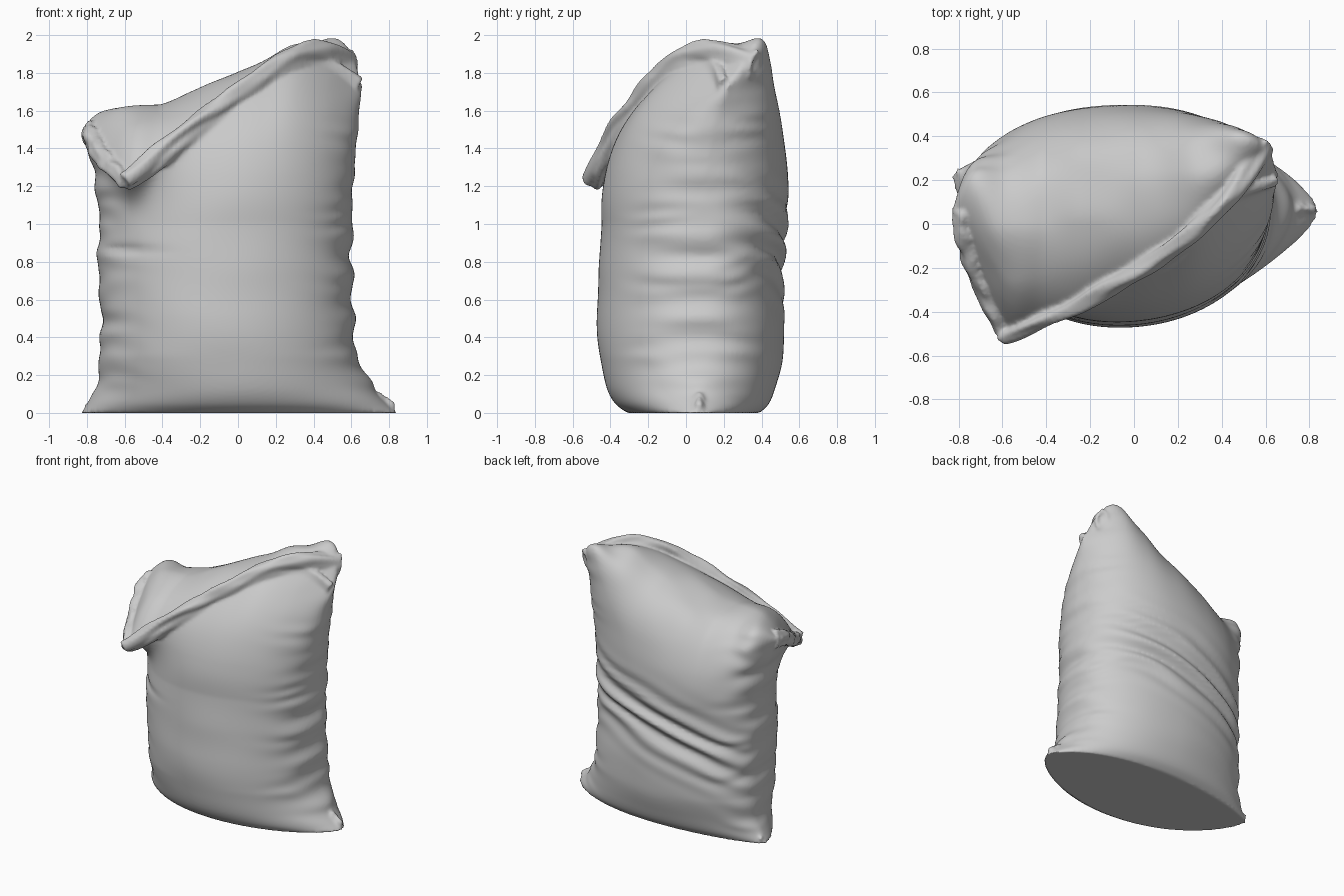
import bpy, bmesh, math
from mathutils import Vector, noise

if "Cube" in bpy.data.objects:
    bpy.data.objects.remove(bpy.data.objects["Cube"])


def spline(pts, t):
    """Catmull-Rom through evenly spaced points, t in 0..1."""
    n = len(pts) - 1
    i = min(int(t * n), n - 1)
    f = t * n - i
    p = [pts[max(0, min(n, k))] for k in range(i - 1, i + 3)]
    return Vector([.5 * (2 * b + (c - a) * f + (2 * a - 5 * b + 4 * c - d) * f * f
                         + (3 * b - a - 3 * c + d) * f ** 3) for a, b, c, d in zip(*p)])


def lerp(a, b, t):
    return a + (b - a) * t


def finish(name, bm):
    bmesh.ops.remove_doubles(bm, verts=bm.verts, dist=0.0005)
    bmesh.ops.recalc_face_normals(bm, faces=bm.faces)
    me = bpy.data.meshes.new(name)
    bm.to_mesh(me)
    bm.free()
    ob = bpy.data.objects.new(name, me)
    bpy.context.collection.objects.link(ob)
    return ob


def skin(bm, rings):
    rows = [[bm.verts.new(p) for p in r] for r in rings]
    n = len(rows[0])
    for a, b in zip(rows, rows[1:]):
        for i in range(n):
            j = (i + 1) % n
            bm.faces.new((a[i], a[j], b[j], b[i]))
    return rows


# Lower body sections: z, left x, right x, front y, back y
BODY = [(0, -.83, .84, -.31, .39), (.05, -.80, .79, -.375, .44), (.14, -.755, .71, -.42, .475),
        (.3, -.73, .635, -.455, .515), (.5, -.725, .61, -.472, .52), (.75, -.74, .605, -.463, .505),
        (1.0, -.735, .605, -.445, .53)]
# Folded top line, left corner -> fold tip -> right corner
TOP = [(-.83, .06, 1.51), (-.60, -.46, 1.25), (-.42, -.43, 1.36), (-.24, -.35, 1.50), (-.06, -.25, 1.63),
       (.12, -.14, 1.75), (.30, .0, 1.86), (.48, .16, 1.87), (.66, .23, 1.74)]


def wrinkle(p, s, side, lens):
    """Outward offset: pleats beside the seams and diagonal folds on the back."""
    n = noise.noise(Vector((p.x * 2, side * 3, p.z * 4)))
    d = .008 * n
    pleat = math.sin(2 * math.pi * (p.z + .05 * s) / .15 + 7 * n)
    d += .016 * pleat * abs(s) ** 8 * min(1, lens * 2)
    if side > 0:  # diagonal back folds
        q = p.z - (.86 + .30 * p.x - .12 * p.x * p.x)
        d += .024 * math.cos(q * 2 * math.pi / .16 + 2 * n) * math.exp(-(q / .21) ** 2) * lens ** .4
    else:  # short crease on the left of the front
        q = p.z - .87 + .05 * (p.x + .7)
        d -= .03 * math.exp(-(q / .025) ** 2 - ((p.x + .68) / .2) ** 2) * min(1, lens * 2)
    return d


def sheet(side, s, v):
    """Point on the front (-1) or back (+1) cloth; v 0..1 body, 1..2 shoulder."""
    z, xl, xr, yf, yb = spline(BODY, min(v, 1))
    h = (s + 1) / 2
    w = max(0, v - 1)
    lens = max(0, 1 - s * s) ** lerp(.62, .44, min(1, z / .3))
    seam = lerp(lerp(.22, .15, min(v, 1)), lerp(.06, .1, min(v, 1)), h)
    p0 = Vector((lerp(xl, xr, h), lerp(seam, yb if side > 0 else yf, lens), z))
    t = spline(TOP, h)
    f = p0
    if w:
        f = Vector((lerp(p0.x, t.x, w ** 1.7), lerp(p0.y, t.y, w ** 2.8), lerp(z, t.z, w)))
    if side > 0 and w:
        lift = .24 * max(0, -s - .5)
        p1 = Vector((p0.x, p0.y + .10 * lens, 1.79 + .3 * s + lift))
        p2 = Vector((t.x, t.y + .36, 1.94 + .22 * s + .2 * s * s + lift))
        b = p0 * (1 - w) ** 3 + p1 * 3 * w * (1 - w) ** 2 + p2 * 3 * w * w * (1 - w) + t * w ** 3
        f = f.lerp(b, (1 - abs(s) ** 8) ** .5)
        # hollow behind the right fold, shallow dents in the top cloth
        f.z -= .05 * math.exp(-((f.x - .37) / .12) ** 2 - ((f.y - .34) / .1) ** 2)
        f.z += .03 * w * (1 - w) * 4 * lens * noise.noise(Vector((f.x * 4, f.y * 4, 8)))
    k = min(1, z / .12) * (1 - w ** 2)
    f.y += side * k * wrinkle(f, s, side, lens)
    f.x += math.copysign(1, s) * abs(s) ** 8 * k * .03 * noise.noise(Vector((s, 5, f.z * 9)))
    return f


# Sack body: front and back cloth skinned into one closed bag
bm = bmesh.new()
N, ROWS = 90, 150
across = [math.sin(math.pi * (i / N - .5)) for i in range(N + 1)]
rings = []
for r in range(ROWS + 1):
    v = 2 * r / ROWS
    rings.append([sheet(-1, s, v) for s in across] + [sheet(1, s, v) for s in reversed(across[1:-1])])
rows = skin(bm, rings)
bm.faces.new(rows[0])
body = finish("sack", bm)


def cloth_roll(name, path, r0, r1, flat=.75, hollow=False, seed=0):
    """Crumpled tube along a path; a hollow one has a turned-in open end."""
    bm = bmesh.new()
    steps, sides = 70, 20

    def ring(t, shrink):
        c = spline(path, t)
        d = (spline(path, min(1, t + .01)) - spline(path, max(0, t - .01))).normalized()
        a = d.cross(Vector((0, 0, 1))).normalized()
        b = a.cross(d)
        out = []
        for j in range(sides):
            g = 2 * math.pi * j / sides
            o = a * math.cos(g) * flat + b * math.sin(g)
            n = noise.noise(Vector((t * 7 + seed, math.cos(g) * 1.2, math.sin(g) * 1.2)))
            out.append(c + o * lerp(r0, r1, t) * (1 + .5 * n) * shrink)
        return out

    rings = [ring(i / steps, 1) for i in range(steps + 1)]
    if hollow:
        rings += [ring(t, .6) for t in (1, .97, .93, .9)]
    rows = skin(bm, rings)
    bm.faces.new(rows[0])
    bm.faces.new(rows[-1])
    return finish(name, bm)


# Rolled hem running diagonally across the top, open at the right
hem = [(-.60, -.515, 1.23)] + [(x, y - .01, z + .02) for x, y, z in TOP[2:7]] + [(.47, .17, 1.90), (.60, .37, 1.85)]
parts = [cloth_roll("rolled_hem", hem, .045, .068, hollow=True)]
# Second fold tucked beneath the hem, ending at the right corner
under = [(x, y - .015, z - .04) for x, y, z in TOP[1:8]] + [(.64, .2, 1.74)]
parts.append(cloth_roll("under_fold", under, .035, .045, seed=4))
# Curled left edge of the flap
parts.append(cloth_roll("flap_curl", [(-.79, .07, 1.49), (-.765, -.1, 1.43), (-.69, -.3, 1.32), (-.6, -.5, 1.225)],
                        .06, .045, seed=7))
# Stitched tips at the bottom corners
parts.append(cloth_roll("tip_left", [(-.70, .2, .035), (-.76, .225, .03), (-.81, .24, .03)], .03, .02, seed=2))
parts.append(cloth_roll("tip_right", [(.68, .07, .08), (.76, .07, .05), (.83, .07, .03)], .06, .022, seed=3))

# Merge the folds into the cloth so they flow into one another
bpy.ops.object.select_all(action='DESELECT')
for ob in parts + [body]:
    ob.select_set(True)
bpy.context.view_layer.objects.active = body
bpy.ops.object.join()
remesh = body.modifiers.new("merge_cloth", 'REMESH')
remesh.mode = 'VOXEL'
remesh.voxel_size = .0115
remesh.use_smooth_shade = True
soften = body.modifiers.new("soften", 'SMOOTH')
soften.factor = .5
soften.iterations = 4
